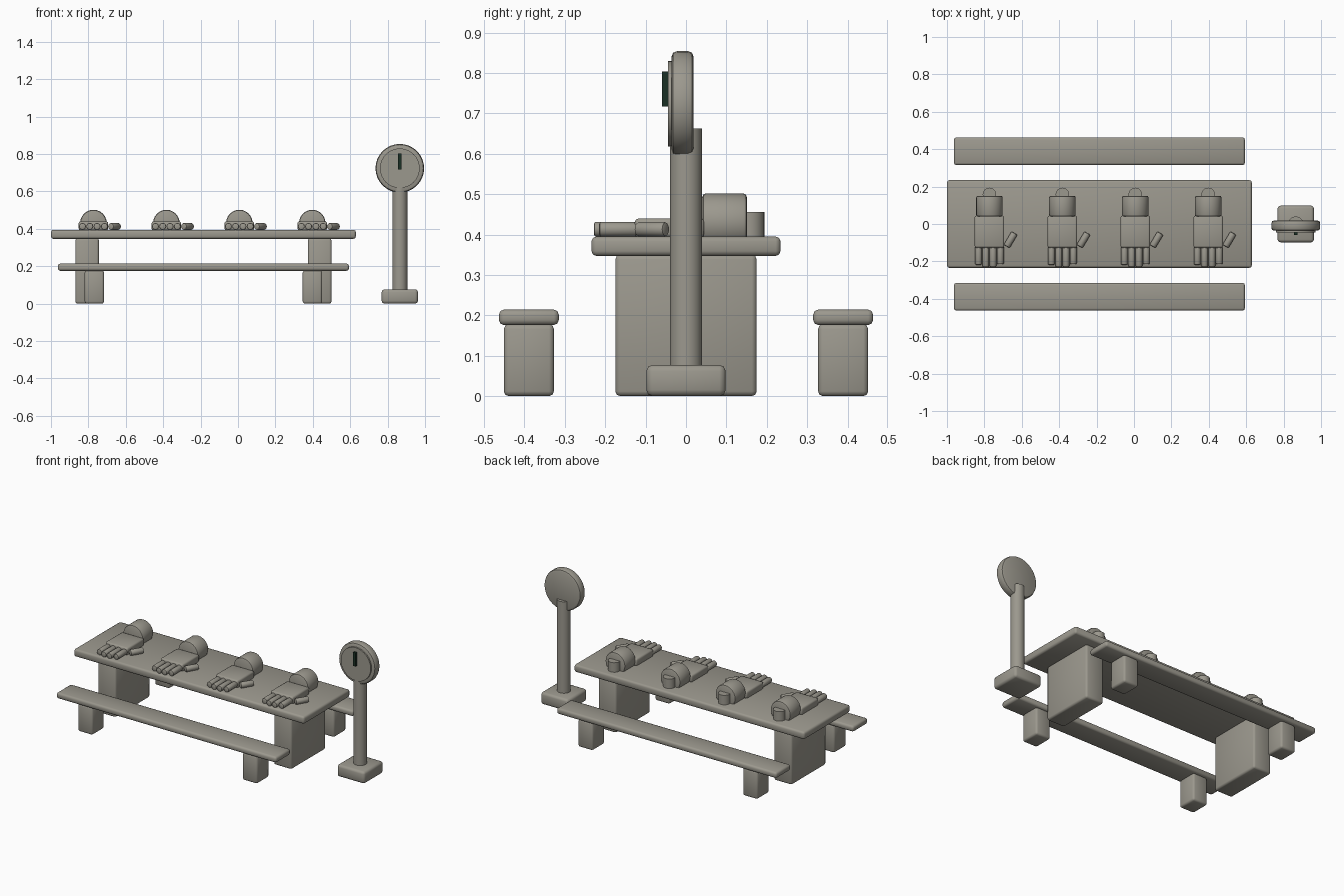
import bpy
import math
from mathutils import Vector

if "Cube" in bpy.data.objects:
    bpy.data.objects.remove(bpy.data.objects["Cube"], do_unlink=True)


def make_material(name, color):
    mat = bpy.data.materials.new(name)
    mat.use_nodes = True
    mat.diffuse_color = color
    mat.node_tree.nodes["Principled BSDF"].inputs["Base Color"].default_value = color
    return mat


STONE = make_material("warm grey", (0.33, 0.315, 0.27, 1))
DARK = make_material("dark green", (0.01, 0.03, 0.018, 1))


def finish(name, bevel, mat, angle):
    """Bevel, shade and colour the active object."""
    obj = bpy.context.object
    obj.name = name
    obj.data.materials.append(mat)
    if bevel:
        mod = obj.modifiers.new("Bevel", "BEVEL")
        mod.width = bevel
        mod.segments = 2
        mod.limit_method = "ANGLE"
        mod.angle_limit = math.radians(40)
        bpy.ops.object.modifier_apply(modifier=mod.name)
    if angle:
        bpy.ops.object.shade_smooth_by_angle(angle=math.radians(angle))
    else:
        bpy.ops.object.shade_smooth()
    return obj


def box(name, x, y, z, bevel=0.012, mat=STONE, angle=0):
    """Box from (min, max) pairs."""
    spans = (x, y, z)
    bpy.ops.mesh.primitive_cube_add(size=1, location=[(a + b) / 2 for a, b in spans])
    bpy.context.object.scale = [b - a for a, b in spans]
    bpy.ops.object.transform_apply(location=False, rotation=False, scale=True)
    return finish(name, bevel, mat, angle)


def rod(name, start, end, radius, bevel=0.0, sides=24):
    """Cylinder between two points."""
    a, b = Vector(start), Vector(end)
    bpy.ops.mesh.primitive_cylinder_add(
        vertices=sides, radius=radius, depth=(b - a).length, location=(a + b) / 2,
        rotation=(b - a).to_track_quat("Z", "Y").to_euler())
    return finish(name, bevel, STONE, 40)


def around(c, half):
    return (c - half, c + half)


# Table and its two slab legs
MID = -0.185
box("table_top", around(MID, 0.815), around(0, 0.234), (0.347, 0.395))
for side, label in ((-1, "right"), (1, "left")):
    box(f"table_leg_{label}", around(MID + side * 0.622, 0.063), around(0, 0.175),
        (0, 0.35))

# Benches on both sides
for row, where in ((-1, "front"), (1, "back")):
    y = row * 0.389
    box(f"bench_seat_{where}", around(MID, 0.778), around(y, 0.074), (0.176, 0.214))
    for side, label in ((-1, "right"), (1, "left")):
        box(f"bench_leg_{where}_{label}", around(MID + side * 0.583, 0.052),
            around(y, 0.062), (0, 0.178))

# Four hands resting on the table
for i in range(4):
    x = -0.773 + i * 0.39
    tag = i + 1
    rod(f"cuff_{tag}", (x, 0.04, 0.431), (x, 0.151, 0.431), 0.071, 0.01)
    rod(f"wrist_{tag}", (x, 0.158, 0.39), (x, 0.158, 0.456), 0.036)
    box(f"palm_{tag}", around(x, 0.079), (-0.127, 0.045), (0.392, 0.44), 0.01)
    for f, tip in enumerate((-0.218, -0.228, -0.228, -0.215)):
        fx = x + (f - 1.5) * 0.039
        rod(f"finger_{tag}_{f + 1}", (fx, -0.115, 0.413), (fx, tip, 0.413),
            0.0185, 0.006, 12)
    rod(f"thumb_{tag}", (x + 0.092, -0.12, 0.413), (x + 0.134, -0.049, 0.413),
        0.0185, 0.006, 12)

# Dial on a post
PX, PZ = 0.865, 0.724
box("post_base", around(PX, 0.097), around(0, 0.098), (0, 0.077), 0.015)
rod("post", (PX, 0, 0.07), (PX, 0, 0.662), 0.04)
rod("dial_body", (PX, 0.019, PZ), (PX, -0.036, PZ), 0.13, 0.014, 32)
rod("dial_face", (PX, -0.03, PZ), (PX, -0.045, PZ), 0.106, 0, 32)
box("dial_pointer", around(PX, 0.009), (-0.059, -0.044), (0.717, 0.804), 0, DARK, 30)
